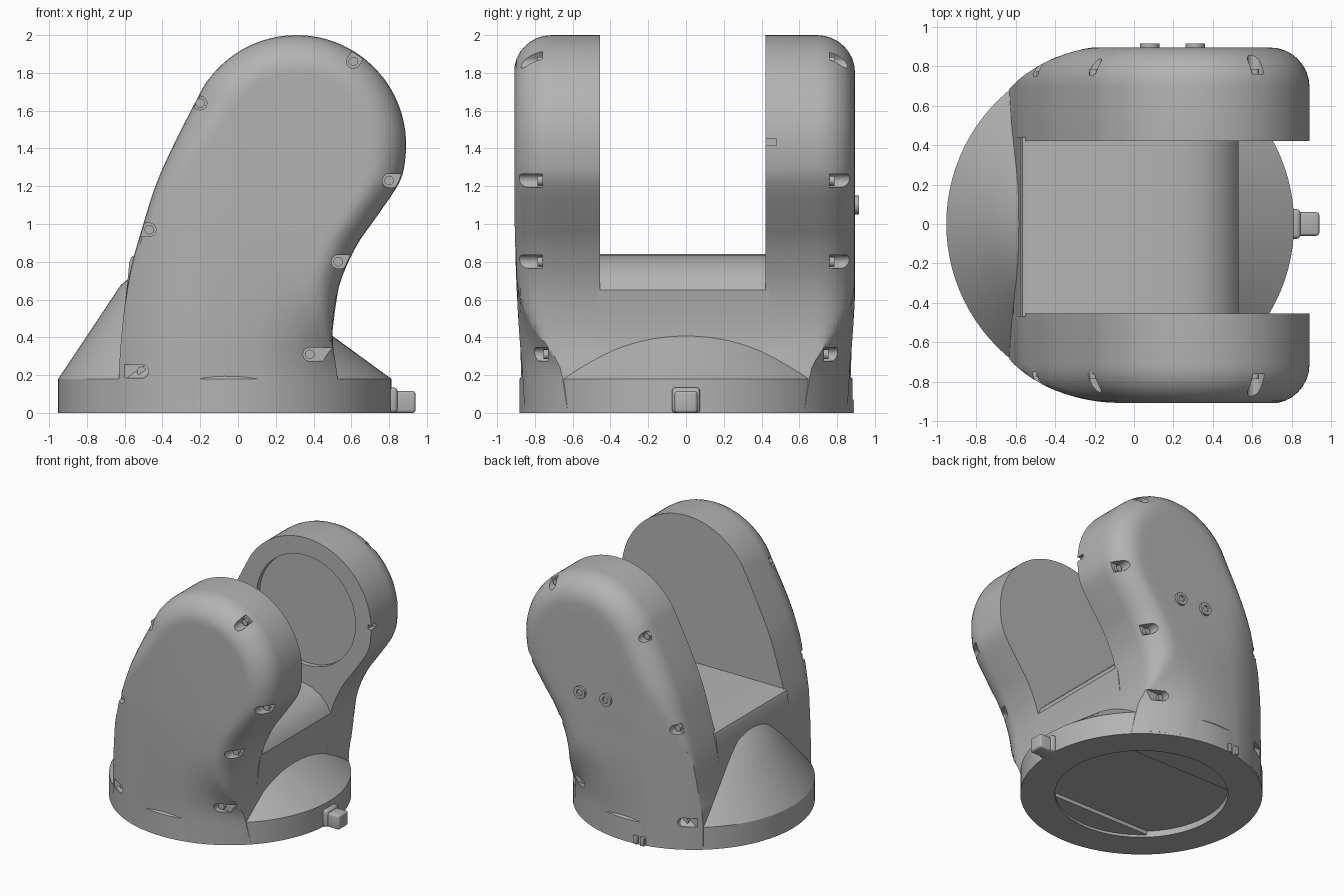
import bpy, bmesh, math
from mathutils import Vector

if "Cube" in bpy.data.objects:
    bpy.data.objects.remove(bpy.data.objects["Cube"])

grey = bpy.data.materials.new("satin_grey")
grey.diffuse_color = (0.45, 0.45, 0.45, 1)
grey.use_nodes = True
grey.node_tree.nodes["Principled BSDF"].inputs["Base Color"].default_value = grey.diffuse_color
CX, R = -0.07, 0.882           # base disc centre and radius
HX, HZ, HR = 0.31, 1.42, 0.58  # rounded head of each arm


def finish(name, bm, angle=32):
    bmesh.ops.remove_doubles(bm, verts=bm.verts, dist=1e-5)
    bmesh.ops.recalc_face_normals(bm, faces=bm.faces)
    me = bpy.data.meshes.new(name)
    bm.to_mesh(me)
    bm.free()
    me.materials.append(grey)
    ob = bpy.data.objects.new(name, me)
    bpy.context.collection.objects.link(ob)
    smooth(ob, angle)
    return ob


def smooth(ob, angle=32):
    bpy.ops.object.select_all(action='DESELECT')
    ob.select_set(True)
    bpy.context.view_layer.objects.active = ob
    bpy.ops.object.shade_smooth_by_angle(angle=math.radians(angle))


def prism(bm, pts, y0, y1):
    """Extrude an (x, z) outline along y."""
    a = [bm.verts.new((x, y0, z)) for x, z in pts]
    b = [bm.verts.new((x, y1, z)) for x, z in pts]
    n = len(pts)
    bm.faces.new(a)
    bm.faces.new(b[::-1])
    for i in range(n):
        j = (i + 1) % n
        bm.faces.new((a[i], b[i], b[j], a[j]))


def disc(x, z, r, n=24):
    return [(x + r * math.cos(2 * math.pi * i / n), z + r * math.sin(2 * math.pi * i / n)) for i in range(n)]


def box(name, lo, hi, bevel=0.0):
    bm = bmesh.new()
    prism(bm, [(lo[0], lo[2]), (hi[0], lo[2]), (hi[0], hi[2]), (lo[0], hi[2])], lo[1], hi[1])
    if bevel:
        bmesh.ops.bevel(bm, geom=bm.edges[:], offset=bevel, segments=3, affect='EDGES', profile=0.5)
    return finish(name, bm)


def catmull(pts, sub):
    p = [Vector(q) for q in pts]
    p = [2 * p[0] - p[1]] + p + [2 * p[-1] - p[-2]]
    out = []
    for i in range(1, len(p) - 2):
        a, b, c, d = p[i - 1:i + 3]
        for k in range(sub):
            t = k / sub
            out.append(0.5 * (2 * b + (c - a) * t + (2 * a - 5 * b + 4 * c - d) * t * t
                              + (3 * b - a - 3 * c + d) * t ** 3))
    return out + [p[-2]]


# Arm outline: left side up, round the head, right side down
left = [(-0.63, 0.02), (-0.63, 0.22), (-0.61, 0.48), (-0.575, 0.73), (-0.51, 0.97), (-0.41, 1.27)]
right = [(0.735, 1.04), (0.625, 0.88), (0.535, 0.67), (0.5, 0.43), (0.52, 0.24), (0.55, 0.02)]
arc = [(HX + HR * math.cos(math.radians(a)), HZ + HR * math.sin(math.radians(a)))
       for a in [155 - 175 * i / 13 for i in range(14)]]
outline = catmull(left + arc + right, 4)


def spine(p):
    z = min(p[1], HZ)
    return Vector((-0.06 + 0.26 * z, z))


def limit(x, z):
    """Outer side follows the base cylinder, opening out on the right higher up."""
    dx = x - CX
    if dx > 0:
        t = min(1, max(0, (z - 0.2) / 0.7))
        dx *= 1 - t * t * (3 - 2 * t)
    return math.sqrt(max(0.01, R * R - dx * dx)) + 0.025 * min(1, z)


def arm(name, s, inner, outer):
    bm = bmesh.new()
    rad = 0.2
    layers = [(0, inner)]
    for i in range(9):
        a = math.pi / 2 * i / 8
        layers.append((rad * (1 - math.cos(a)), outer - rad + rad * math.sin(a)))
    layers += [(0.3, outer), (0.4, outer)]
    rings = []
    for d, y in layers:
        ring = []
        for p in outline:
            sp = spine(p)
            q = p + (sp - p) * (d / (sp - p).length)
            ring.append(bm.verts.new((q.x, s * min(y, limit(q.x, q.y)), q.y)))
        rings.append(ring)
    n = len(outline)
    for a, b in zip(rings, rings[1:]):
        for i in range(n - 1):
            bm.faces.new((a[i], a[i + 1], b[i + 1], b[i]))
    for ring in (rings[0], rings[-1]):      # zip the flat sides closed
        for i in range((n - 1) // 2):
            f = [ring[i], ring[i + 1], ring[n - 2 - i], ring[n - 1 - i]]
            bm.faces.new(list(dict.fromkeys(f)))
    bm.faces.new([r[0] for r in rings] + [r[-1] for r in rings[::-1]])
    return finish(name, bm)


def cut(ob, bm):
    cutter = finish("cutter", bm)
    cutter.hide_render = True
    m = ob.modifiers.new("cut", 'BOOLEAN')
    m.object, m.operation, m.solver = cutter, 'DIFFERENCE', 'EXACT'
    smooth(ob)
    bpy.ops.object.modifier_apply(modifier=m.name)
    bpy.data.objects.remove(cutter)
    smooth(ob)


# Screw positions: x, z, depth of the pocket seat
screws = [(-0.2, 1.64, 0.76), (0.61, 1.86, 0.76), (0.8, 1.23, 0.76), (0.53, 0.8, 0.76),
          (0.38, 0.31, 0.73), (-0.51, 0.22, 0.71), (-0.47, 0.97, 0.75)]

for name, s, inner, outer in (("front_arm", -1, 0.455, 0.912), ("back_arm", 1, 0.42, 0.895)):
    ob = arm(name, s, inner, outer)
    pockets, heads = bmesh.new(), bmesh.new()
    for x, z, seat in screws:
        # open-ended slot facing away from the middle of the arm
        d = (Vector((x, z)) - spine((x, z))).normalized()
        e = Vector((-d.y, d.x))
        c = Vector((x, z))
        pts = [c + 0.036 * (e * math.cos(a) - d * math.sin(a)) for a in [math.pi * i / 8 for i in range(9)]]
        pts += [c + d * 0.15 - e * 0.036, c + d * 0.15 + e * 0.036]
        prism(pockets, [tuple(p) for p in pts], s * seat, s * 1.1)
        prism(heads, disc(x, z, 0.025, 16), s * (seat - 0.01), s * (seat + 0.025))
    if s > 0:
        # round recess on the inner face and a small rim slot
        prism(pockets, disc(HX, HZ, 0.44, 64), 0.3, inner + 0.04)
        prism(pockets, [(0.86, 1.415), (1.0, 1.415), (1.0, 1.45), (0.86, 1.45)], 0.35, 0.48)
    cut(ob, pockets)
    finish(name + "_screws", heads)

# Base: underside recess, straight rim and a skirt that is steeper on the left
bm = bmesh.new()
N = 96
prof = [(0.63, 0.05), (0.63, 0.0), (R, 0.0), (R, 0.18), (0.78, None), (0.66, None),
        (0.55, None), (0.42, None), (0.25, None)]
rings = []
for r, z in prof:
    ring = []
    for i in range(N):
        a = 2 * math.pi * i / N
        slope = 0.73 + 0.77 * (1 - math.cos(a)) / 2
        h = z if z is not None else min(0.78, 0.18 + slope * (R - r))
        ring.append(bm.verts.new((CX + r * math.cos(a), r * math.sin(a), h)))
    rings.append(ring)
for a, b in zip(rings, rings[1:]):
    for i in range(N):
        j = (i + 1) % N
        bm.faces.new((a[i], a[j], b[j], b[i]))
bm.faces.new(rings[0])
bm.faces.new(rings[-1])
finish("base", bm)

# Bridge between the arms
bm = bmesh.new()
prism(bm, [(-0.63, 0.05), (-0.63, 0.22), (-0.61, 0.48), (-0.585, 0.7), (-0.575, 0.8), (-0.565, 0.825),
           (-0.54, 0.84), (0.2, 0.84), (0.28, 0.835), (0.36, 0.815), (0.44, 0.77), (0.5, 0.71),
           (0.53, 0.65), (0.515, 0.55), (0.5, 0.43), (0.505, 0.33), (0.52, 0.24), (0.55, 0.05)], -0.47, 0.44)
finish("bridge", bm)

# Locating tab on the right of the rim
box("tab", (0.76, -0.06, 0.0), (0.94, 0.06, 0.115), 0.015)
box("tab_root", (0.74, -0.075, 0.0), (0.845, 0.075, 0.135), 0.02)

# Two small ridges low on the back of the rim
for k, x in enumerate((-0.23, -0.17)):
    box(f"rim_ridge_{k + 1}", (x - 0.018, 0.82, 0.0), (x + 0.018, 0.89, 0.07), 0.005)

# Two ringed bosses on the back arm
for k, x in enumerate((0.08, 0.31)):
    bm = bmesh.new()
    prism(bm, disc(x, 1.1, 0.05), 0.86, 0.915)
    ob = finish(f"boss_{k + 1}", bm)
    hole = bmesh.new()
    prism(hole, disc(x, 1.1, 0.025), 0.9, 1.0)
    cut(ob, hole)
